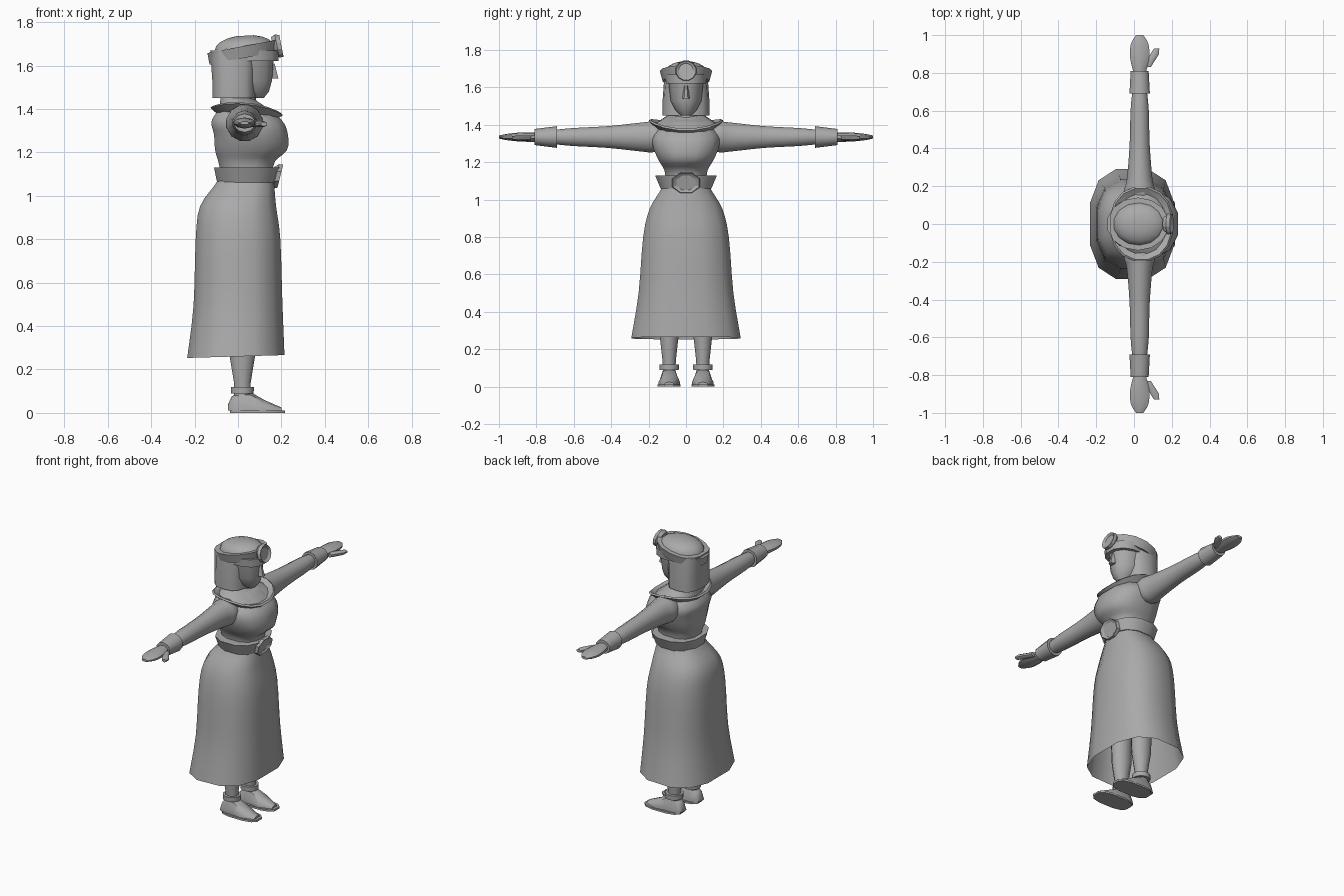
import bpy
import bmesh
from math import sin, cos, pi, copysign, radians
from mathutils import Vector

cube = bpy.data.objects.get("Cube")
if cube:
    bpy.data.objects.remove(cube, do_unlink=True)

# One plain grey for the whole figure
grey = bpy.data.materials.new("plain_grey")
grey.use_nodes = True
colour = (0.4, 0.4, 0.4, 1)
grey.diffuse_color = colour
grey.node_tree.nodes["Principled BSDF"].inputs["Base Color"].default_value = colour


def refine(rings, steps=3):
    """Add rings between the given ones along a smooth spline."""
    result = []
    last = len(rings) - 1
    for i in range(last):
        before, start = rings[max(i - 1, 0)], rings[i]
        end, after = rings[i + 1], rings[min(i + 2, last)]
        leave, arrive = (end - before) / 2, (after - start) / 2
        for step in range(steps):
            t = step / steps
            ease = t * t * (3 - 2 * t)
            bow = t * (1 - t)
            result.append(start.lerp(end, ease) + leave * bow * (1 - t) - arrive * bow * t)
    return result + [rings[last]]


def place(axis, along, u, v):
    """Turn section coordinates into a point, for a loft along the axis."""
    if axis == "x":
        return Vector((along, u, v))
    if axis == "y":
        return Vector((u, along, v))
    return Vector((u, v, along))


def loft(name, centre, rings, axis="z", sides=12, square=1, caps=True,
         smooth=False, bend=None, side=1, angle=40):
    """Skin rounded sections, each given as (along, half_u, half_v, optional shift of u)."""
    rings = [Vector((*ring, 0)[:4]) for ring in rings]
    if smooth:
        rings = refine(rings)
    bm = bmesh.new()
    loops = []
    for along, half_u, half_v, shift in rings:
        loop = []
        for i in range(sides):
            a = 2 * pi * (i + 0.5) / sides
            u = copysign(abs(cos(a)) ** square, cos(a)) * half_u
            v = copysign(abs(sin(a)) ** square, sin(a)) * half_v
            point = place(axis, along, centre[0] + shift + u, centre[1] + v)
            if bend:
                point = bend(point)
            point.y *= side
            loop.append(bm.verts.new(point))
        loops.append(loop)
    for low, high in zip(loops, loops[1:]):
        for i in range(sides):
            j = (i + 1) % sides
            bm.faces.new((low[i], low[j], high[j], high[i]))
    if caps:
        bm.faces.new(loops[0])
        bm.faces.new(loops[-1])
    bmesh.ops.recalc_face_normals(bm, faces=bm.faces)
    mesh = bpy.data.meshes.new(name)
    bm.to_mesh(mesh)
    bm.free()
    mesh.materials.append(grey)
    mesh.shade_smooth()
    mesh.set_sharp_from_angle(angle=radians(angle))
    obj = bpy.data.objects.new(name, mesh)
    bpy.context.collection.objects.link(obj)


def hoop(name, centre, low, high, **options):
    """A flared band whose two ends turn inward."""
    def inner(ring):
        along, half_u, half_v = ring
        return along, half_u * 0.75, half_v * 0.75
    loft(name, centre, [inner(low), low, high, inner(high)], **options)


def disc(name, x, z, width, height, lean, sides):
    """A leaning medallion facing +x, with a dished front."""
    def tilt(point):
        point.x += lean * (point.z - z)
        return point
    profile = [(-0.02, 0.75), (0, 1), (0.02, 0.95), (0.01, 0.7)]
    rings = [(x + depth, width * size, height * size) for depth, size in profile]
    loft(name, (0, z), rings, axis="x", sides=sides, bend=tilt, angle=25)


# Long skirt, open at the hem, which drops a little at the back
def drop_hem(point):
    point.z += 0.04 * point.x * max(0, 1 - point.z)
    return point


loft("skirt", (0, 0), [
    (.26, .23, .3, -.01), (.5, .21, .26), (.8, .2, .235),
    (.95, .18, .2), (1.05, .14, .14, .03), (1.1, .12, .12, .04),
], square=0.75, caps=False, smooth=True, bend=drop_hem)

# Belt and its octagonal buckle
hoop("belt", (.04, 0), (1.06, .14, .14), (1.13, .155, .17), square=0.85)
disc("belt_buckle", x=.175, z=1.09, width=.08, height=.06, lean=0.25, sides=8)

# Bodice
loft("bodice", (.04, 0), [
    (1.1, .12, .11), (1.16, .135, .12), (1.21, .17, .15, .02),
    (1.28, .175, .18, .02), (1.35, .165, .18), (1.43, .08, .11, -.02),
], square=0.8, smooth=True)


# Draped collar, lifted over the shoulders and lower in front
def drape(point):
    point.z += 0.9 * point.y ** 2 - 0.1 * point.x
    return point


loft("collar", (.04, 0), [
    (1.36, .13, .15), (1.39, .17, .2), (1.4, .16, .19),
    (1.39, .13, .16), (1.45, .08, .09, -.04),
], sides=16, square=0.9, bend=drape, angle=30)

# Neck, face and nose
loft("neck", (.03, 0), [(1.4, .06, .06), (1.5, .05, .05)])
loft("face", (.04, 0), [
    (1.45, .04, .03, .04), (1.48, .08, .06, .025), (1.53, .12, .085), (1.66, .13, .1),
], square=0.9)
loft("nose", (.16, 0), [(1.54, .03, .02), (1.61, .01, .01)], sides=6)

# Bobbed hair with a short fringe under the cap
loft("hair", (-.02, 0), [
    (1.45, .1, .125), (1.53, .1, .125), (1.67, .11, .115),
], sides=14, square=0.7)
loft("fringe", (.06, 0), [(1.62, .13, .11), (1.67, .13, .115)], square=0.9)


# Cap: band, domed crown and round ornament, all tipped back
def tip_back(point):
    point.z += 0.19 * (point.x - 0.03)
    return point


hoop("cap_band", (.02, 0), (1.635, .155, .125), (1.69, .165, .14), sides=14, bend=tip_back)
dome = [pi * step / 10 for step in range(5)]
loft("cap_crown", (.03, 0),
     [(1.68 + .06 * sin(t), .14 * cos(t), .115 * cos(t)) for t in dome],
     sides=14, bend=lambda point: point + Vector((0, 0, 0.06 * (point.x - 0.03))))
disc("cap_ornament", x=.18, z=1.69, width=.057, height=.055, lean=-0.2, sides=12)


# Flatten the underside of a shoe onto its sole
def flatten(point):
    point.z = max(point.z, 0.01)
    return point


# Arms and legs, one set per side
arm = (.03, 1.335)
ankle = (.02, .09)
for side, label in ((1, "left"), (-1, "right")):
    loft(label + "_sleeve", arm, [
        (.12, .08, .07), (.18, .085, .085), (.24, .07, .08),
        (.42, .055, .06), (.6, .05, .05), (.7, .04, .04),
    ], axis="y", smooth=True, side=side)
    hoop(label + "_cuff", arm, (.69, .057, .058), (.81, .05, .043),
         axis="y", sides=10, side=side)
    loft(label + "_hand", arm, [
        (.79, .03, .025), (.87, .052, .025), (.95, .05, .018), (1, .02, .008),
    ], axis="y", sides=10, smooth=True, side=side)
    loft(label + "_thumb", (.07, 1.33), [
        (.83, .02, .015), (.9, .025, .015, .04), (.93, .015, .01, .05),
    ], axis="y", sides=8, side=side)

    loft(label + "_leg", ankle, [
        (.08, .04, .035), (.14, .04, .037), (.27, .062, .052), (.7, .08, .06),
    ], side=side)
    hoop(label + "_ankle_strap", ankle, (.09, .054, .053), (.12, .055, .054), side=side)
    loft(label + "_shoe", (.09, 0), [
        (-.045, .03, .04), (-.03, .04, .075), (.01, .05, .1),
        (.06, .05, .095), (.12, .06, .06), (.2, .03, .025),
    ], axis="x", sides=10, square=0.75, bend=flatten, side=side)
    loft(label + "_sole", (.09, .09), [(0, .13, .063), (.012, .13, .063)],
         square=0.7, side=side)
